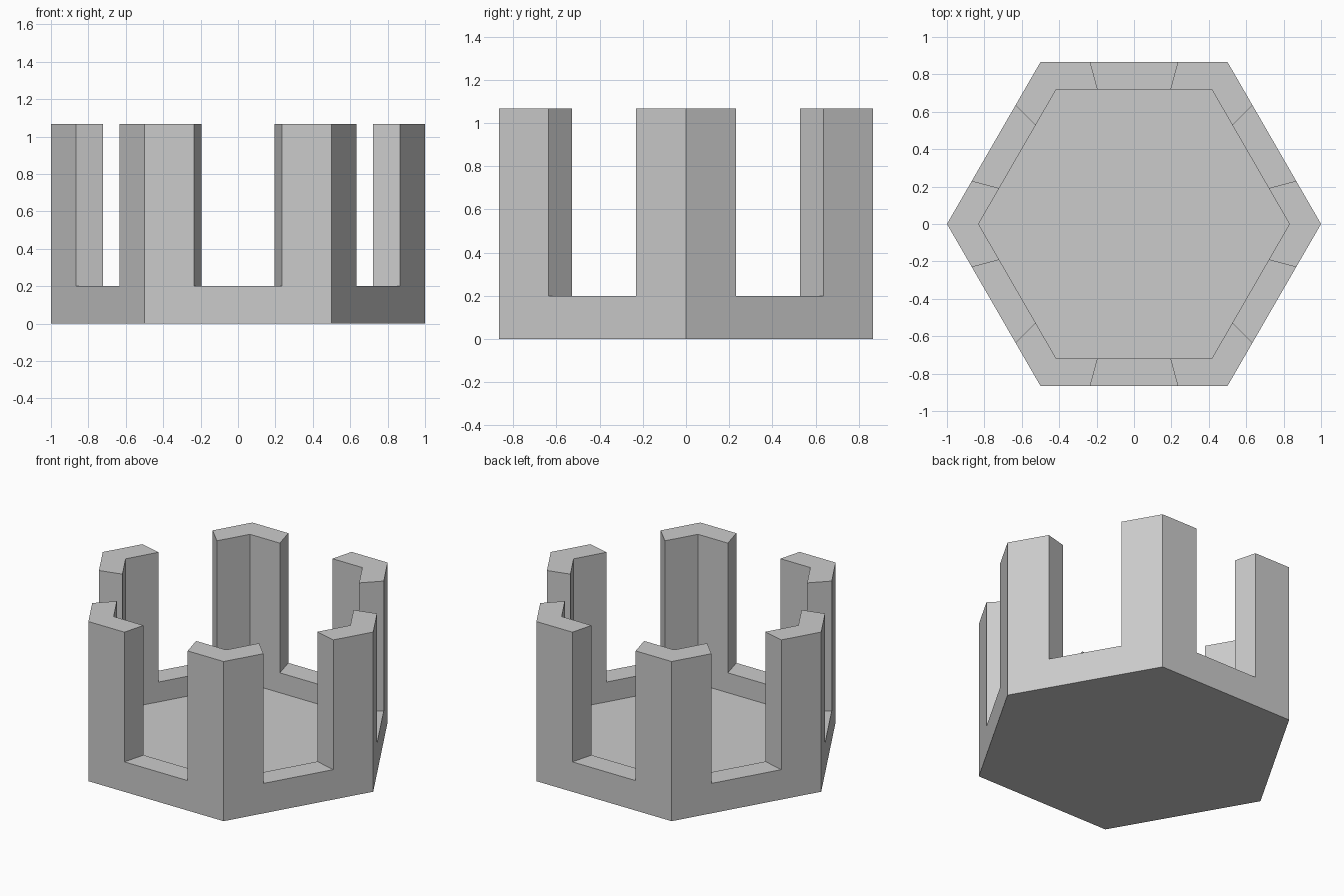
import bpy, bmesh
from math import cos, sin, pi
from mathutils import Vector

if "Cube" in bpy.data.objects:
    bpy.data.objects.remove(bpy.data.objects["Cube"])

INNER = 0.831                          # inner hexagon radius (outer is 1)
FLOOR, RIM, TOP = 0.067, 0.2, 1.067    # heights
NOTCH = 0.266                          # post reach along each side from a corner

bm = bmesh.new()
corners = [Vector((cos(i * pi / 3), sin(i * pi / 3), 0)) for i in range(6)]
outline = [a.lerp(corners[(i + 1) % 6], t)
           for i, a in enumerate(corners) for t in (0, NOTCH, 1 - NOTCH)]
N = len(outline)


def ring(scale, z):
    return [bm.verts.new((p.x * scale, p.y * scale, z)) for p in outline]


def bridge(a, b):
    return [bm.faces.new((a[i], a[(i + 1) % N], b[(i + 1) % N], b[i])) for i in range(N)]


# Hexagonal tray: underside, outer wall, rim, inner wall, sunken floor
rings = [ring(1, 0), ring(1, RIM), ring(INNER, RIM), ring(INNER, FLOOR)]
bm.faces.new(rings[0][::-1])
bridge(rings[0], rings[1])
rim = bridge(rings[1], rings[2])
bridge(rings[2], rings[3])
bm.faces.new(rings[3])

# Corner posts: raise every rim piece except the middle of each side
posts = [f for i, f in enumerate(rim) if i % 3 != 1]
new = bmesh.ops.extrude_face_region(bm, geom=posts)["geom"]
for v in new:
    if isinstance(v, bmesh.types.BMVert):
        v.co.z = TOP

# Merge coplanar faces
bmesh.ops.recalc_face_normals(bm, faces=bm.faces[:])
bmesh.ops.dissolve_limit(bm, angle_limit=0.01, verts=bm.verts[:], edges=bm.edges[:])

mesh = bpy.data.meshes.new("hexagonal_tower_top")
bm.to_mesh(mesh)
bm.free()
bpy.context.collection.objects.link(bpy.data.objects.new("hexagonal_tower_top", mesh))
